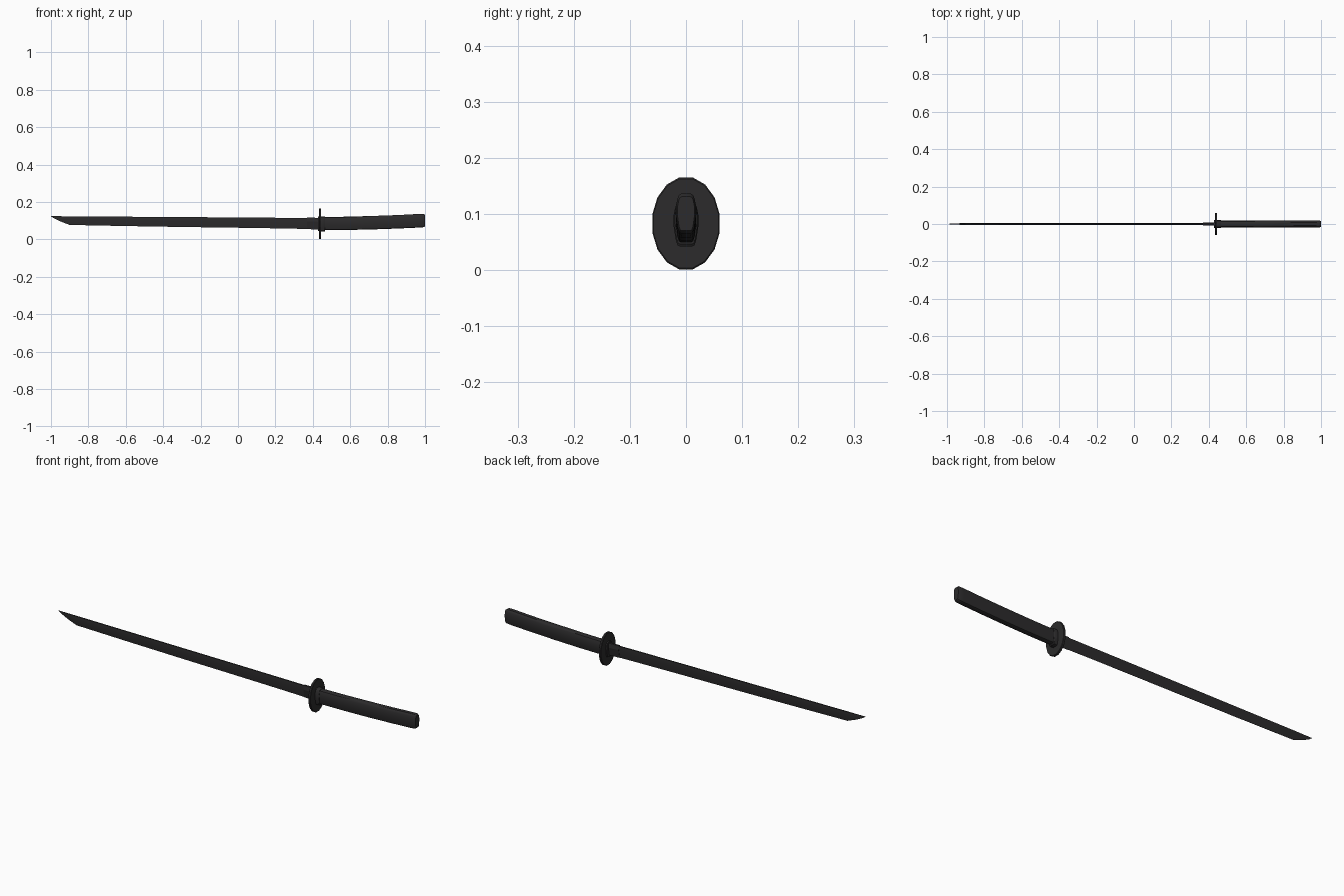
import bpy, bmesh, math

if "Cube" in bpy.data.objects:
    bpy.data.objects.remove(bpy.data.objects["Cube"])

black = bpy.data.materials.new("dark_finish")
black.diffuse_color = (0.025, 0.024, 0.025, 1)
black.use_nodes = True
black.node_tree.nodes["Principled BSDF"].inputs["Base Color"].default_value = black.diffuse_color


def loft(name, rings, smooth=None):
    """Skin a list of equal-length point rings and cap both ends."""
    bm = bmesh.new()
    vs = [[bm.verts.new(p) for p in r] for r in rings]
    n = len(vs[0])
    for a, b in zip(vs, vs[1:]):
        for i in range(n):
            j = (i + 1) % n
            bm.faces.new((a[i], a[j], b[j], b[i]))
    bm.faces.new(vs[0][::-1])
    bm.faces.new(vs[-1])
    bmesh.ops.remove_doubles(bm, verts=bm.verts, dist=1e-5)
    bmesh.ops.recalc_face_normals(bm, faces=bm.faces)
    me = bpy.data.meshes.new(name)
    bm.to_mesh(me)
    bm.free()
    ob = bpy.data.objects.new(name, me)
    bpy.context.collection.objects.link(ob)
    me.materials.append(black)
    if smooth:
        bpy.ops.object.select_all(action='DESELECT')
        ob.select_set(True)
        bpy.context.view_layer.objects.active = ob
        bpy.ops.object.shade_smooth_by_angle(angle=math.radians(smooth))
    return ob


def section(profile, x, half_w, z0, z1):
    """Mirror a half profile (width fraction, height fraction) into a ring."""
    pts = profile + [(-w, h) for w, h in reversed(profile)]
    return [(x, w * half_w, z0 + h * (z1 - z0)) for w, h in pts]


# Blade: flat spine on top, ridge line, sharp edge below
blade_half = [(0.6, 1), (1, 0.66), (0.08, 0)]
blade = [(-1.0, 0.0006, 0.1235, 0.125), (-0.985, 0.0015, 0.113, 0.1245),
         (-0.95, 0.0035, 0.096, 0.1235), (-0.9, 0.005, 0.077, 0.123),
         (-0.6, 0.005, 0.071, 0.121), (-0.3, 0.005, 0.066, 0.119),
         (0.0, 0.005, 0.062, 0.117), (0.25, 0.005, 0.058, 0.115),
         (0.44, 0.005, 0.054, 0.113)]
loft("blade", [section(blade_half, *b) for b in blade], 20)

# Blade collar
loft("blade_collar", [section(blade_half, 0.37, 0.0075, 0.0545, 0.116),
                      section(blade_half, 0.44, 0.0085, 0.0525, 0.115)])

# Guard: 16-sided oval plate with small chamfer
def oval(x, s):
    k = s / math.cos(math.pi / 16)
    return [(x, 0.06 * k * math.sin(a), 0.083 + 0.082 * k * math.cos(a))
            for a in [(i + 0.5) * math.pi / 8 for i in range(16)]]


loft("guard", [oval(0.433, 0.97), oval(0.435, 1), oval(0.443, 1), oval(0.445, 0.97)])

# Handle: tapered oval, gently curved upwards
grip_half = [(0.5, 1), (0.72, 0.96), (0.86, 0.86), (1, 0.66), (0.97, 0.42),
             (0.8, 0.13), (0.68, 0.03), (0.5, 0)]
grip = [(0.44, 0.0190, 0.049, 0.119), (0.58, 0.0188, 0.050, 0.121),
        (0.72, 0.0186, 0.053, 0.125), (0.86, 0.0184, 0.058, 0.130),
        (0.97, 0.0182, 0.063, 0.136), (0.993, 0.0180, 0.065, 0.136),
        (1.0, 0.0155, 0.070, 0.131)]
loft("handle", [section(grip_half, *g) for g in grip], 35)

# Collars on both sides of the guard
loft("handle_collar", [section(grip_half, 0.443, 0.0225, 0.042, 0.123),
                       section(grip_half, 0.463, 0.0225, 0.042, 0.123),
                       section(grip_half, 0.466, 0.0205, 0.046, 0.121)], 35)
loft("guard_spacer", [section(grip_half, 0.427, 0.020, 0.046, 0.121),
                      section(grip_half, 0.434, 0.021, 0.045, 0.122)], 35)
